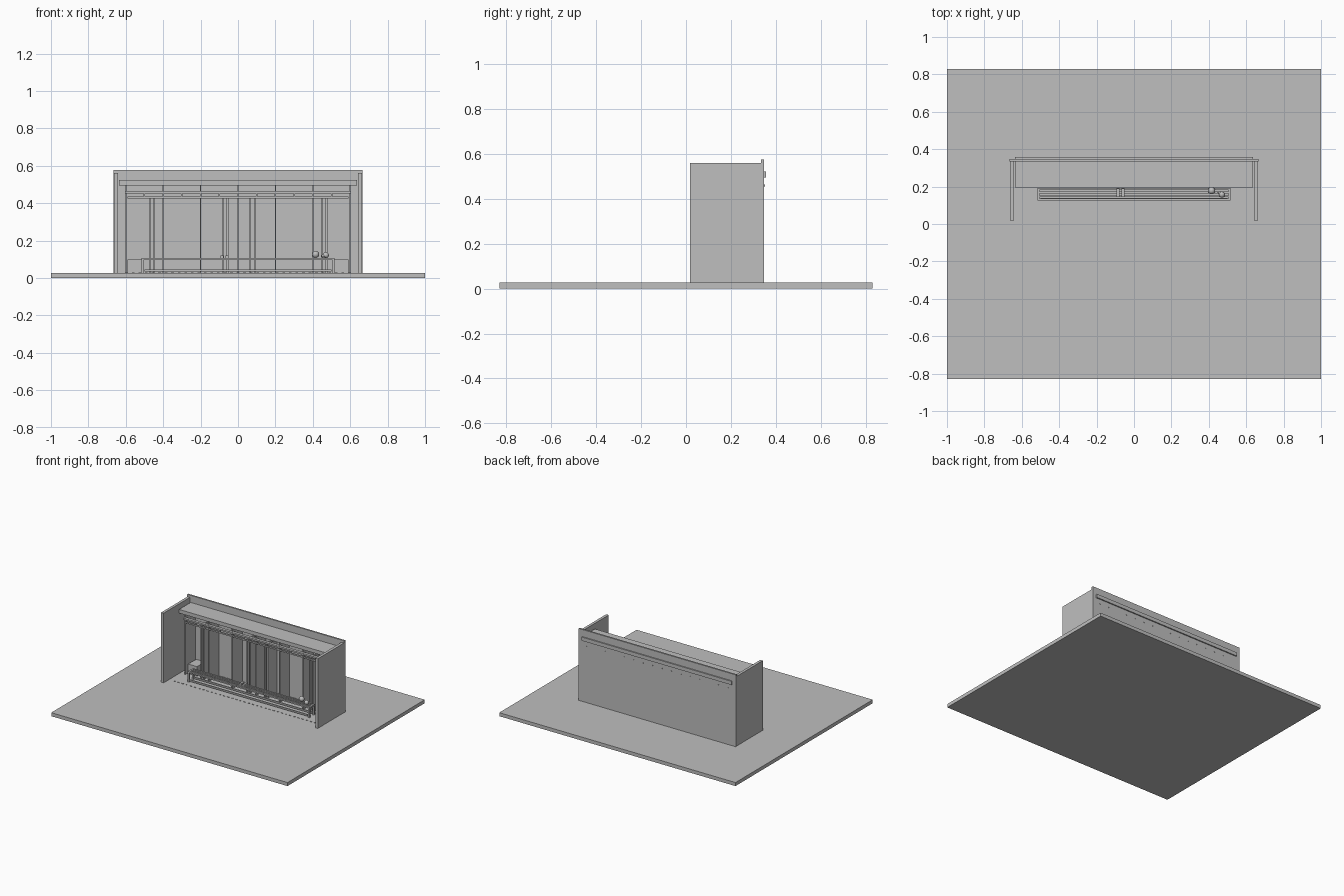
import bpy, bmesh, math
from mathutils import Matrix, Vector

cube = bpy.data.objects.get("Cube")
if cube:
    bpy.data.objects.remove(cube)

grey = bpy.data.materials.new("plain_grey")
grey.use_nodes = True
grey.diffuse_color = (0.52, 0.52, 0.52, 1)
grey.node_tree.nodes["Principled BSDF"].inputs["Base Color"].default_value = grey.diffuse_color


def finish(name, bm):
    mesh = bpy.data.meshes.new(name)
    bm.to_mesh(mesh)
    bm.free()
    mesh.materials.append(grey)
    obj = bpy.data.objects.new(name, mesh)
    bpy.context.collection.objects.link(obj)
    return obj


def boxes(name, spans):
    """One object from boxes, each given as (x range, y range, z range)."""
    bm = bmesh.new()
    for span in spans:
        mid = Vector([(a + b) / 2 for a, b in span])
        size = [b - a for a, b in span]
        bmesh.ops.create_cube(bm, size=1, matrix=Matrix.Translation(mid) @ Matrix.Diagonal((*size, 1)))
    return finish(name, bm)


def around(c, width):
    return (c - width / 2, c + width / 2)


def ball(name, pos, radius):
    bm = bmesh.new()
    bmesh.ops.create_uvsphere(bm, u_segments=20, v_segments=12, radius=radius,
                              matrix=Matrix.Translation(pos))
    for f in bm.faces:
        f.smooth = True
    return finish(name, bm)


def cylinders(name, spots, radius, depth, rotation):
    bm = bmesh.new()
    for p in spots:
        bmesh.ops.create_cone(bm, cap_ends=True, segments=12, radius1=radius, radius2=radius,
                              depth=depth, matrix=Matrix.Translation(p) @ rotation)
    return finish(name, bm)


FLOOR = 0.027
TURN = Matrix.Rotation(math.pi / 2, 4, "X")

# Ground slab and enclosing walls
boxes("ground_slab", [((-1, 1), (-0.83, 0.83), (0, FLOOR))])
boxes("back_wall", [((-0.665, 0.665), (0.335, 0.348), (FLOOR, 0.577))])
for side, s in (("left", 1), ("right", -1)):
    boxes(side + "_wall", [(sorted((s * 0.642, s * 0.663)), (0.018, 0.336), (FLOOR, 0.56))])

# Canopy shelf with its front lip
boxes("canopy", [((-0.635, 0.635), (0.195, 0.335), (0.495, 0.523))])

# Upright fins dividing the back wall into bays
boxes("bay_fins", [(around(i * 0.2, 0.007), (0.215, 0.335), (FLOOR, 0.495)) for i in range(-3, 4)])

# Narrow paired posts
pairs = [-0.46, -0.068, 0.078, 0.461]
boxes("paired_posts", [(around(c + d, 0.009), (0.225, 0.335), (FLOOR, 0.432))
                       for c in pairs for d in (-0.012, 0.012)])

# Hanging rails with hooks
boxes("upper_rail", [((-0.605, 0.605), (0.2, 0.222), (0.452, 0.464))])
boxes("lower_rail", [((-0.59, 0.59), (0.205, 0.215), (0.426, 0.436))])
boxes("rail_hooks", [(around(i * 0.1, 0.008), (0.205, 0.215), (0.434, 0.454)) for i in range(-5, 6)])

# Long slatted bench in front of the bays
boxes("bench_top_slats", [((-0.515, 0.515), around(y, 0.009), (0.097, 0.107))
                          for y in (0.131, 0.148, 0.168, 0.187)])
boxes("bench_end_rails", [(around(s * 0.51, 0.012), (0.127, 0.192), (0.097, 0.107)) for s in (-1, 1)])
boxes("bench_legs", [(around(s * 0.51, 0.012), around(y, 0.012), (FLOOR, 0.1))
                     for s in (-1, 1) for y in (0.133, 0.186)])
boxes("bench_base_rails", [((-0.5, 0.5), around(y, 0.01), (0.034, 0.046)) for y in (0.133, 0.186)])

# Small corner plinths beside the bench
boxes("corner_plinths", [(sorted((s * 0.515, s * 0.59)), (0.24, 0.335), (FLOOR, 0.1)) for s in (-1, 1)])

# Objects resting on the bench
ball("large_ball", (0.415, 0.178, 0.126), 0.019)
ball("small_ball", (0.47, 0.157, 0.122), 0.016)
tilt = TURN @ Matrix.Rotation(math.radians(35), 4, "Y")
cylinders("ball_stand", [(0.462, 0.16, 0.118)], 0.009, 0.03, tilt)
shoes = boxes("pair_of_shoes", [(around(x, 0.016), around(0.168, 0.045), (0.107, 0.121))
                                for x in (-0.085, -0.058)])

# Row of floor studs
boxes("floor_studs", [(around(-0.595 + i * 0.035, 0.014), around(0.082, 0.005), (FLOOR, 0.03))
                      for i in range(35)])

# Cover strip and bolts on the back
boxes("back_strip", [((-0.635, 0.635), (0.347, 0.357), (0.495, 0.523))])
cylinders("back_bolts", [(-0.6 + i * 0.08, 0.349, 0.46) for i in range(16)], 0.004, 0.004, TURN)
